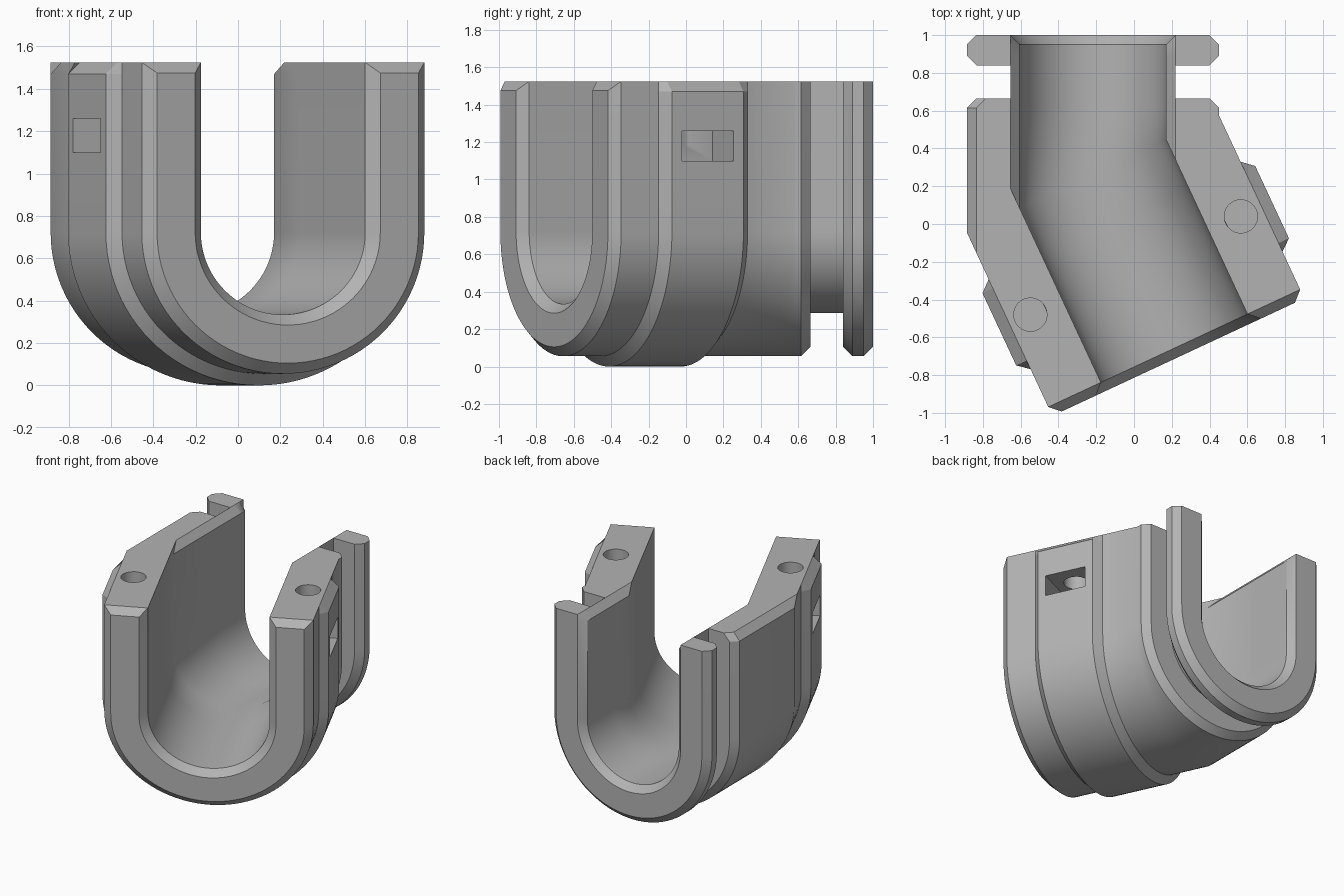
import bpy
import bmesh
from math import sin, cos, tan, pi, radians
from mathutils import Matrix

if "Cube" in bpy.data.objects:
    bpy.data.objects.remove(bpy.data.objects["Cube"])

BEND = radians(25)
CX, BY = -0.2175, 0.265          # bend point on the channel axis
CZ, TOP = 0.722, 1.525           # arc centre height, rim height
OUT, IN, GROOVE, EDGE = 0.667, 0.388, 0.437, 0.05
BAND = OUT + 0.055
SEG = 48

grey = bpy.data.materials.new("plain_grey")
grey.use_nodes = True
grey.diffuse_color = (0.45, 0.45, 0.45, 1)
grey.node_tree.nodes["Principled BSDF"].inputs["Base Color"].default_value = (0.45, 0.45, 0.45, 1)


def u_shape(r, left, right, top):
    """U outline as (u, z, wall); left/right move the rim corners sideways."""
    pts = [(-r + left, top, -r), (-r, top - 0.055, -r)]
    for i in range(SEG + 1):
        a = pi + pi * i / SEG
        u = r * cos(a)
        pts.append((u, CZ + r * sin(a), u))
    return pts + [(r, top - 0.055, r), (r + right, top, r)]


def back(y):
    return lambda u, z, wall: (CX + u, y, z)


def front(t):
    return lambda u, z, wall: (CX + u + t * sin(BEND), BY + u * tan(BEND) - t * cos(BEND), z)


def bend(u, z, wall):
    # rim corners slide along the front walls so that chamfers run out cleanly
    return front((u - wall) / sin(BEND))(wall, z, wall)


# Stations: placement, outer radius, inner radius, inner rim chamfer,
# left outer chamfer, right outer chamfer, rim height
C = GROOVE - IN - 0.001
stations = [
    (back(1.0), OUT - EDGE, GROOVE, 0, 0, 0, TOP),
    (back(0.95), OUT, IN, C, 0, 0, TOP),
    (back(0.89), OUT, IN, C, 0, 0, TOP),
    (back(0.84), OUT - EDGE, IN, C, 0, 0, TOP),
    (back(0.84), GROOVE, IN, C, 0, 0, TOP),
    (back(0.665), GROOVE, IN, C, 0, 0, TOP),
    (back(0.665), OUT - EDGE, IN, C, EDGE, 0, TOP),
    (back(0.615), OUT, IN, C, EDGE, 0, TOP),
    (bend, OUT, IN, C, EDGE, 0, TOP),
    (front(0.272), OUT, IN, 0, 0, 0, TOP),
    (front(0.325), BAND, IN, 0, BAND - OUT, BAND - OUT, TOP),
    (front(0.747), BAND, IN, 0, BAND - OUT, BAND - OUT, TOP),
    (front(0.797), OUT, IN, 0, 0, 0, TOP),
    (front(1.018), OUT, IN, 0, 0, 0, TOP),
    (front(1.07), OUT - EDGE, GROOVE, 0, 0, 0, TOP - EDGE),
]

# Channel body: loft of the U sections
bm = bmesh.new()
rings = []
for place, ro, ri, ci, left, right, top in stations:
    outer = u_shape(ro, left, -right, top)
    inner = u_shape(ri, -ci, ci, top)
    rings.append([bm.verts.new(place(*p)) for p in outer + inner[::-1]])
n = len(rings[0])
for a, b in zip(rings, rings[1:]):
    for i in range(n):
        j = (i + 1) % n
        bm.faces.new((a[i], a[j], b[j], b[i]))
for ring in (rings[0], rings[-1]):
    for i in range(n // 2 - 1):
        bm.faces.new((ring[i], ring[i + 1], ring[n - 2 - i], ring[n - 1 - i]))
bmesh.ops.recalc_face_normals(bm, faces=bm.faces)
mesh = bpy.data.meshes.new("channel_body")
bm.to_mesh(mesh)
bm.free()
body = bpy.data.objects.new("channel_body", mesh)
bpy.context.collection.objects.link(body)
mesh.materials.append(grey)


# Cutters: nut pocket and bolt hole on each arm of the front section
def add_cutter(name, make):
    bm = bmesh.new()
    make(bm)
    me = bpy.data.meshes.new(name)
    bm.to_mesh(me)
    bm.free()
    me.materials.append(grey)
    ob = bpy.data.objects.new(name, me)
    bpy.context.collection.objects.link(ob)
    ob.hide_render = True
    mod = body.modifiers.new(name, "BOOLEAN")
    mod.operation = "DIFFERENCE"
    mod.solver = "EXACT"
    mod.object = ob
    return ob


def arm(side, s, z):
    """Frame on an arm: x across the channel, y along it."""
    x, y, _ = front(0.535)(side * s * cos(BEND), 0, 0)
    return Matrix.Translation((x, y, z)) @ Matrix.Rotation(BEND, 4, "Z")


cutters = []
for side, label in ((1, "left"), (-1, "right")):
    pocket = arm(side, 0.73, 1.18) @ Matrix.Diagonal((0.4, 0.305, 0.16, 1))
    hole = arm(side, 0.615, 1.4)
    cutters.append(add_cutter(label + "_nut_pocket_cutter",
                              lambda b: bmesh.ops.create_cube(b, size=1, matrix=pocket)))
    cutters.append(add_cutter(label + "_bolt_hole_cutter",
                              lambda b: bmesh.ops.create_cone(b, cap_ends=True, segments=32, radius1=0.088,
                                                              radius2=0.088, depth=0.44, matrix=hole)))

# Apply the cuts and shade
bpy.ops.object.select_all(action="DESELECT")
body.select_set(True)
bpy.context.view_layer.objects.active = body
for mod in list(body.modifiers):
    bpy.ops.object.modifier_apply(modifier=mod.name)
for ob in cutters:
    bpy.data.objects.remove(ob)
bpy.ops.object.shade_smooth_by_angle(angle=radians(30))
